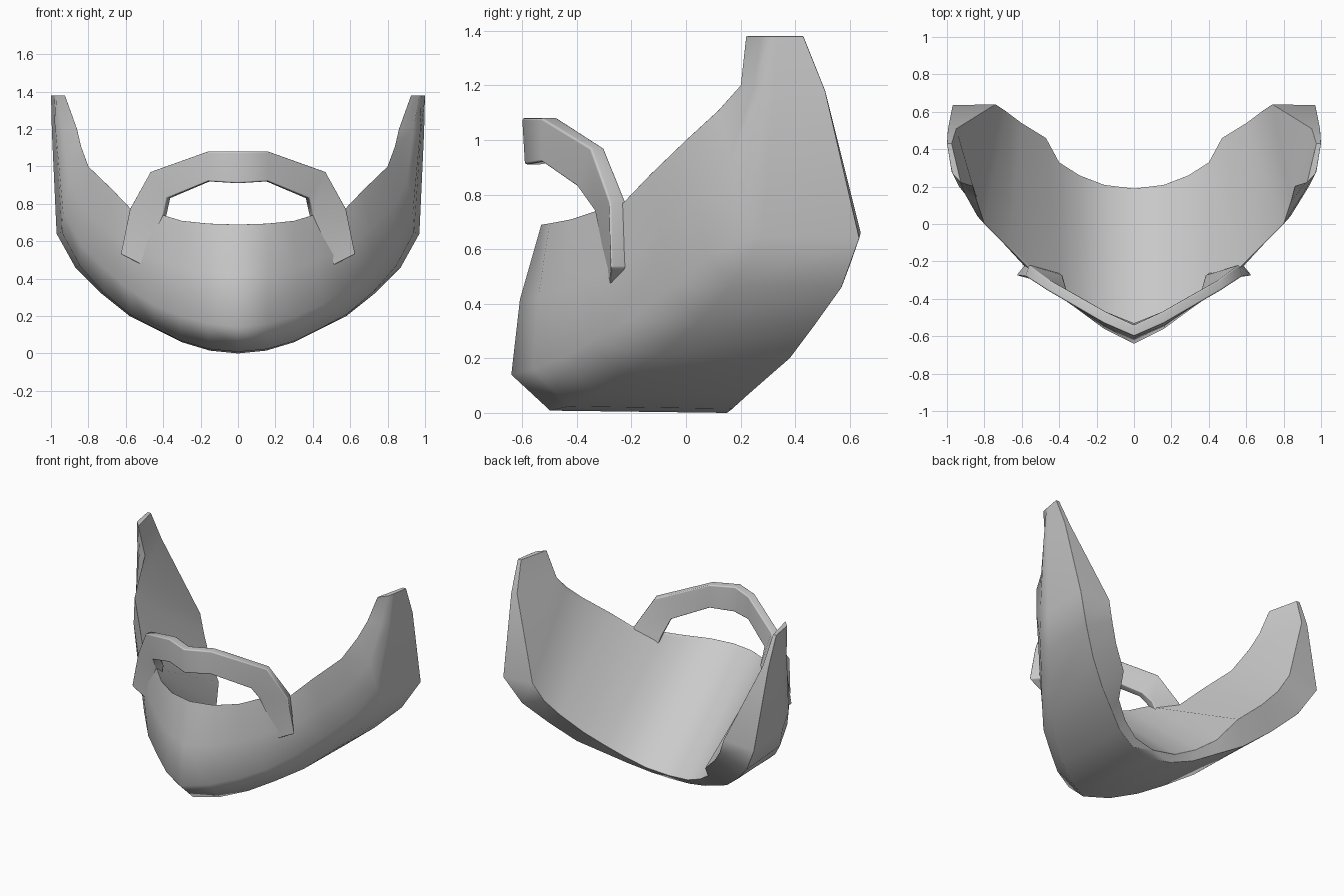
import bpy, bmesh, math
from mathutils import Vector

if "Cube" in bpy.data.objects:
    bpy.data.objects.remove(bpy.data.objects["Cube"])


def loft(name, half_rings):
    # Mirror the half stations about x = 0 and skin the closed cross-sections
    flip = lambda ring: [Vector((-p.x, p.y, p.z)) for p in ring]
    rings = [flip(r) for r in reversed(half_rings[1:])] + half_rings
    bm = bmesh.new()
    vs = [[bm.verts.new(p) for p in r] for r in rings]
    n = len(rings[0])
    for a, b in zip(vs, vs[1:]):
        for i in range(n):
            j = (i + 1) % n
            bm.faces.new((a[i], a[j], b[j], b[i]))
    bm.faces.new(vs[0])
    bm.faces.new(list(reversed(vs[-1])))
    bmesh.ops.recalc_face_normals(bm, faces=bm.faces)
    me = bpy.data.meshes.new(name)
    bm.to_mesh(me)
    bm.free()
    ob = bpy.data.objects.new(name, me)
    bpy.context.collection.objects.link(ob)
    bpy.ops.object.select_all(action='DESELECT')
    ob.select_set(True)
    bpy.context.view_layer.objects.active = ob
    bpy.ops.object.shade_smooth()
    # Small soft rim on the hard edges
    bev = ob.modifiers.new("rim", 'BEVEL')
    bev.width = .008
    bev.segments = 2
    bev.limit_method = 'ANGLE'
    bev.angle_limit = math.radians(50)
    ob.modifiers.new("normals", 'WEIGHTED_NORMAL')
    return ob


def rail(*pts):
    return [Vector(p) for p in pts]


# Beard guide rails, from the chin centre to the tip of the sideburn
top = rail((0, -.53, .69), (.16, -.50, .695), (.30, -.42, .71), (.40, -.33, .74),
           (.57, -.23, .77), (.67, -.13, .875), (.80, 0, 1.0), (.84, .12, 1.11),
           (.86, .20, 1.20), (.925, .22, 1.38))
jaw = rail((0, -.64, .14), (.16, -.56, .16), (.31, -.45, .20), (.45, -.35, .26),
           (.58, -.21, .34), (.72, -.05, .46), (.84, .08, .58), (.935, .20, .75),
           (.975, .28, 1.19), (.98, .31, 1.38))
under = rail((0, .15, 0), (.15, .17, .015), (.30, .22, .06), (.44, .30, .13),
             (.58, .38, .20), (.73, .47, .32), (.87, .57, .46), (.97, .635, .64),
             (.995, .51, 1.18), (1.0, .43, 1.38))
inner = rail((0, .19, .04), (.16, .21, .06), (.29, .26, .12), (.40, .33, .20),
             (.47, .46, .32), (.60, .54, .44), (.68, .60, .54), (.74, .64, .66),
             (.95, .51, 1.18), (.975, .43, 1.38))

rings = []
for k, (t, j, u, i) in enumerate(zip(top, jaw, under, inner)):
    # Cheek bulge, rounded chin corner and lip thickness follow from the rails
    cheek = t.lerp(j, .5)
    bulge = 1.04 if k == 0 else 1.02
    cheek.x = min(cheek.x * bulge, 1)
    cheek.y *= bulge
    chin = j.lerp(u, .18)
    chin.z = j.z + (u.z - j.z) * .94
    rings.append([t, cheek, j, chin, u, i, t.lerp(i, .03)])
loft("beard", rings)

# Moustache band, arching over the mouth and sinking into the beard
upper = rail((0, -.60, 1.08), (.16, -.53, 1.08), (.47, -.35, .97),
             (.58, -.28, .77), (.63, -.275, .53))
lower = rail((0, -.59, .91), (.16, -.53, .92), (.38, -.40, .83),
             (.40, -.335, .74), (.51, -.28, .47))
depth = rail((0, .06, 0), (-.01, .06, 0), (-.02, .05, 0), (-.02, .06, 0), (-.05, .06, 0))
loft("moustache", [[a, b, b + d, a + d] for a, b, d in zip(upper, lower, depth)])
